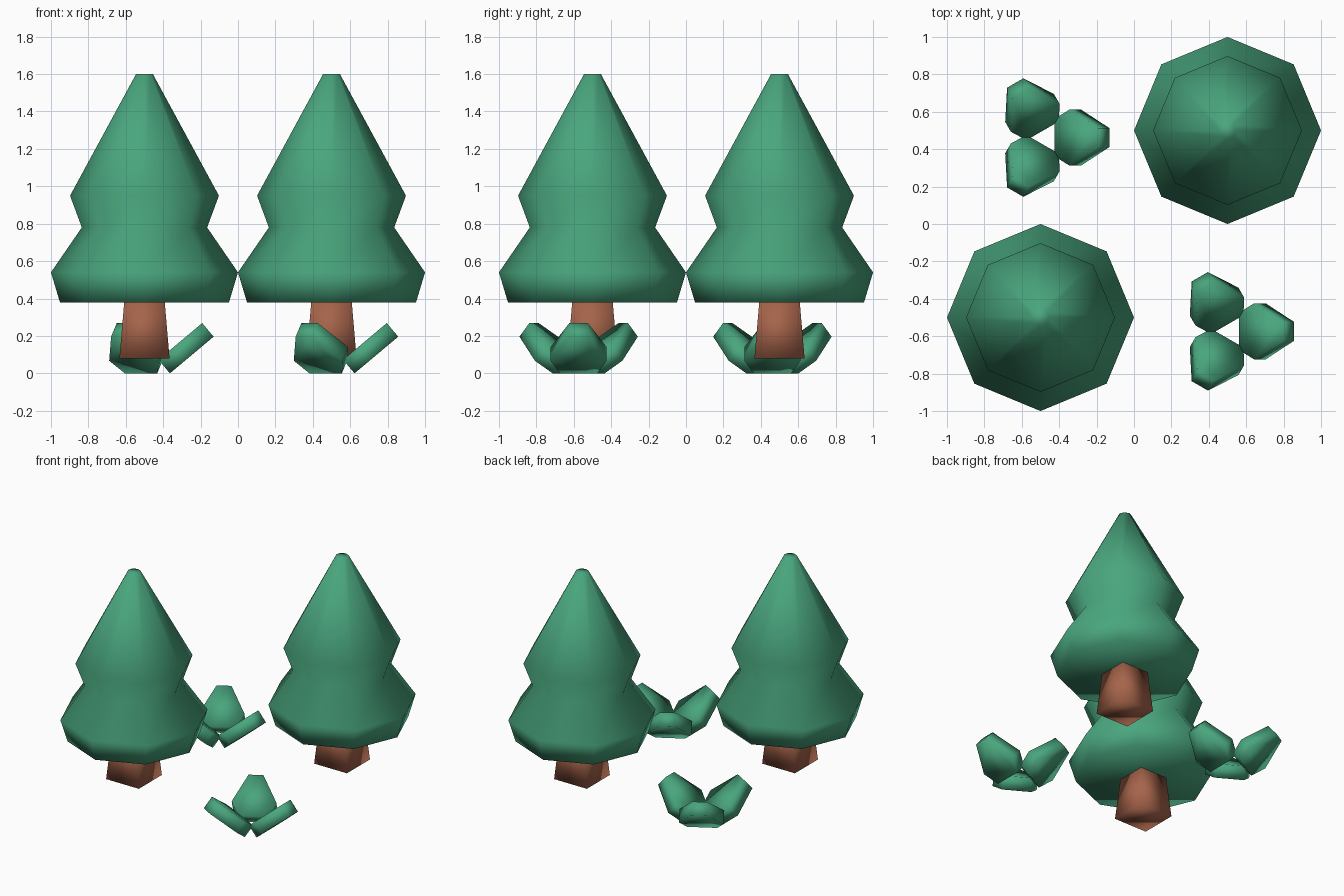
import bpy, bmesh, math
from mathutils import Matrix, Vector

if "Cube" in bpy.data.objects:
    bpy.data.objects.remove(bpy.data.objects["Cube"])


def material(name, rgb):
    m = bpy.data.materials.new(name)
    m.diffuse_color = (*rgb, 1)
    m.use_nodes = True
    m.node_tree.nodes["Principled BSDF"].inputs["Base Color"].default_value = m.diffuse_color
    return m


GREEN = material("leaf green", (0.067, 0.381, 0.209))
BROWN = material("bark brown", (0.381, 0.127, 0.069))


def finish(bm, name, mat, location):
    bmesh.ops.recalc_face_normals(bm, faces=bm.faces[:])
    mesh = bpy.data.meshes.new(name)
    bm.to_mesh(mesh)
    bm.free()
    for p in mesh.polygons:
        p.use_smooth = True
    mesh.materials.append(mat)
    ob = bpy.data.objects.new(name, mesh)
    ob.location = location
    bpy.context.collection.objects.link(ob)


def lathe(name, profile, sides, start, mat, location):
    """Closed polygonal solid from (radius, z) rings."""
    bm = bmesh.new()
    rings = []
    for r, z in profile:
        angles = [start + i * math.tau / sides for i in range(sides)]
        rings.append([bm.verts.new((r * math.cos(a), r * math.sin(a), z)) for a in angles])
    for a, b in zip(rings, rings[1:]):
        for i in range(sides):
            j = (i + 1) % sides
            bm.faces.new((a[i], a[j], b[j], b[i]))
    bm.faces.new(rings[0])
    bm.faces.new(rings[-1])
    finish(bm, name, mat, location)


def leaf(name, angle, location):
    """Hexagonal slab, tilted up and outward."""
    outline = [(0, -0.10), (0.105, -0.15), (0.305, -0.05),
               (0.305, 0.05), (0.105, 0.15), (0, 0.10)]
    bm = bmesh.new()
    face = bm.faces.new([bm.verts.new((u, v, 0)) for u, v in outline])
    top = bmesh.ops.extrude_face_region(bm, geom=[face])["geom"]
    bmesh.ops.translate(bm, vec=Vector((0, 0, 0.095)),
                        verts=[g for g in top if isinstance(g, bmesh.types.BMVert)])
    place = (Matrix.Rotation(angle, 4, 'Z') @ Matrix.Translation((0.103, 0, 0))
             @ Matrix.Rotation(math.radians(-40), 4, 'Y'))
    bm.transform(place)
    finish(bm, name, GREEN, location)


# Two trees: eight-sided foliage on a square tapered trunk
FOLIAGE = [(0.452, 0.38), (0.50, 0.54), (0.335, 0.78), (0.398, 0.95), (0.045, 1.60)]
ROOT2 = math.sqrt(2)
TRUNK = [(0.134 * ROOT2, 0.08), (0.108 * ROOT2, 0.385)]
for tree, spot in (("front_tree", (-0.5, -0.5, 0)), ("back_tree", (0.5, 0.5, 0))):
    lathe(tree + "_foliage", FOLIAGE, 8, 0, GREEN, spot)
    lathe(tree + "_trunk", TRUNK, 4, math.pi / 4, BROWN, spot)

# Two plants of three leaves each
for plant, spot in (("back_plant", (-0.467, 0.462, 0)), ("front_plant", (0.52, -0.574, 0))):
    for i in range(3):
        leaf(f"{plant}_leaf_{i + 1}", i * math.tau / 3, spot)
